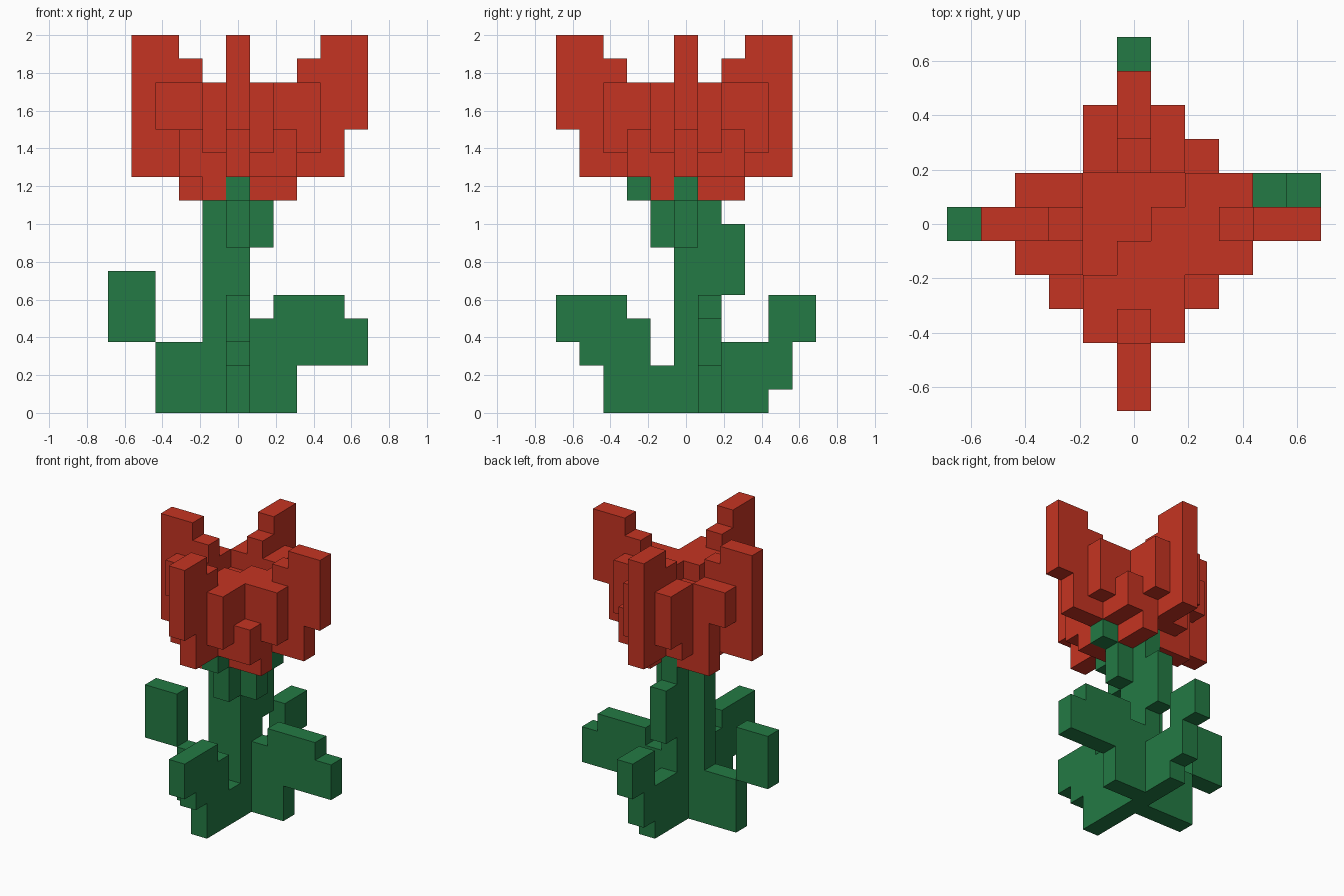
import bpy
import bmesh
from mathutils import Vector

default_cube = bpy.data.objects.get("Cube")
if default_cube:
    bpy.data.objects.remove(default_cube, do_unlink=True)

BLOCK = 0.125
blocks = {}       # grid cell -> part name
colours = {}      # part name -> material


def make_material(name, colour):
    material = bpy.data.materials.new(name)
    material.use_nodes = True
    material.diffuse_color = colour
    material.node_tree.nodes["Principled BSDF"].inputs["Base Color"].default_value = colour
    return material


def fill(part, material, xs, ys, low, high):
    """Claim a box of grid cells for a part; xs and ys include both ends."""
    colours[part] = material
    for x in range(xs[0], xs[1] + 1):
        for y in range(ys[0], ys[1] + 1):
            for z in range(low, high):
                blocks.setdefault((x, y, z), part)


def sheet(part, material, axis, level, steps):
    """One-block-thick silhouette along an axis, as (first, last, low, high) steps."""
    for first, last, low, high in steps:
        run, fixed = (first, last), (level, level)
        if axis == "x":
            fill(part, material, run, fixed, low, high)
        else:
            fill(part, material, fixed, run, low, high)


def build_part(part):
    """Skin the exposed sides of the blocks in a part and merge flat areas."""
    bm = bmesh.new()
    verts = {}
    for cell in [c for c, owner in blocks.items() if owner == part]:
        for axis in range(3):
            for side in (-1, 1):
                neighbour = list(cell)
                neighbour[axis] += side
                if tuple(neighbour) in blocks:
                    continue
                u, v = (axis + 1) % 3, (axis + 2) % 3
                corners = []
                for du, dv in ((0, 0), (1, 0), (1, 1), (0, 1))[::side]:
                    corner = list(cell)
                    corner[axis] += (side + 1) // 2
                    corner[u] += du
                    corner[v] += dv
                    key = tuple(corner)
                    if key not in verts:
                        offset = Vector((0.5, 0.5, 0))
                        verts[key] = bm.verts.new((Vector(key) - offset) * BLOCK)
                    corners.append(verts[key])
                bm.faces.new(corners)
    bmesh.ops.dissolve_limit(bm, angle_limit=0.01, verts=bm.verts[:], edges=bm.edges[:])
    mesh = bpy.data.meshes.new(part)
    bm.to_mesh(mesh)
    bm.free()
    mesh.materials.append(colours[part])
    bpy.context.collection.objects.link(bpy.data.objects.new(part, mesh))


red = make_material("petal red", (0.56, 0.034, 0.016, 1))
green = make_material("leaf green", (0.017, 0.195, 0.058, 1))

# Stem with an L-shaped section, and a side bud at the back
sheet("stem", green, "x", 0, [(-1, 0, 0, 10)])
sheet("stem", green, "y", 0, [(1, 1, 0, 10), (2, 2, 5, 8)])

# Sepals under the bloom
for axis, side in (("x", 1), ("y", -1)):
    sheet("sepals", green, axis, 0, [(side, side, 7, 10), (2 * side, 2 * side, 9, 10)])

# Leaves
sheet("left_leaf", green, "x", 1, [(1, 1, 0, 4), (2, 2, 0, 5), (3, 4, 2, 5), (5, 5, 2, 4)])
sheet("right_leaf", green, "x", 0, [(-3, -2, 0, 3), (-1, -1, 0, 3), (-5, -4, 3, 6)])
sheet("front_leaf", green, "y", 0,
      [(-1, -1, 0, 2), (-2, -2, 0, 4), (-3, -3, 0, 5), (-4, -4, 2, 5), (-5, -5, 3, 5)])
sheet("back_leaf", green, "y", 0, [(1, 3, 0, 3), (4, 4, 1, 5), (5, 5, 3, 5)])

# Tall outer petals: two long, two short
long_petal = [(2, 2, 10, 14), (3, 3, 10, 15), (4, 4, 10, 16), (5, 5, 12, 16)]
short_petal = [(2, 2, 10, 15), (3, 4, 10, 16)]
for name, axis, side, profile in (
        ("left_petal", "x", 1, long_petal), ("right_petal", "x", -1, short_petal),
        ("front_petal", "y", -1, long_petal), ("back_petal", "y", 1, short_petal)):
    sheet(name, red, axis, 0, [(side * a, side * a, low, high)
                               for first, last, low, high in profile
                               for a in range(first, last + 1)])

# Heart of the bloom, with a raised corner
fill("bloom_heart", red, (-1, 1), (-1, 1), 10, 13)
for x, y in ((1, 0), (0, -1), (1, -1)):
    fill("bloom_heart", red, (x, x), (y, y), 13, 14)

# Inner petals flanking each outer petal
for level in (-1, 1):
    for side in (-1, 1):
        for axis in "xy":
            tip = 12 if axis == "x" and side < 0 else 11
            sheet("inner_petals", red, axis, level,
                  [(2 * side, 2 * side, 10, 14), (3 * side, 3 * side, tip, 14)])

# Lower lip blocks in a pinwheel
for axis, level, first in (("x", -1, 1), ("y", 1, 1), ("x", 1, -2), ("y", -1, -2)):
    sheet("lower_lip", red, axis, level, [(first, first + 1, 9, 10)])

# Corner blocks
for x, y in ((2, 2), (2, -2), (-2, -2)):
    fill("corner_petals", red, (x, x), (y, y), 10, 12)

for part in colours:
    build_part(part)
